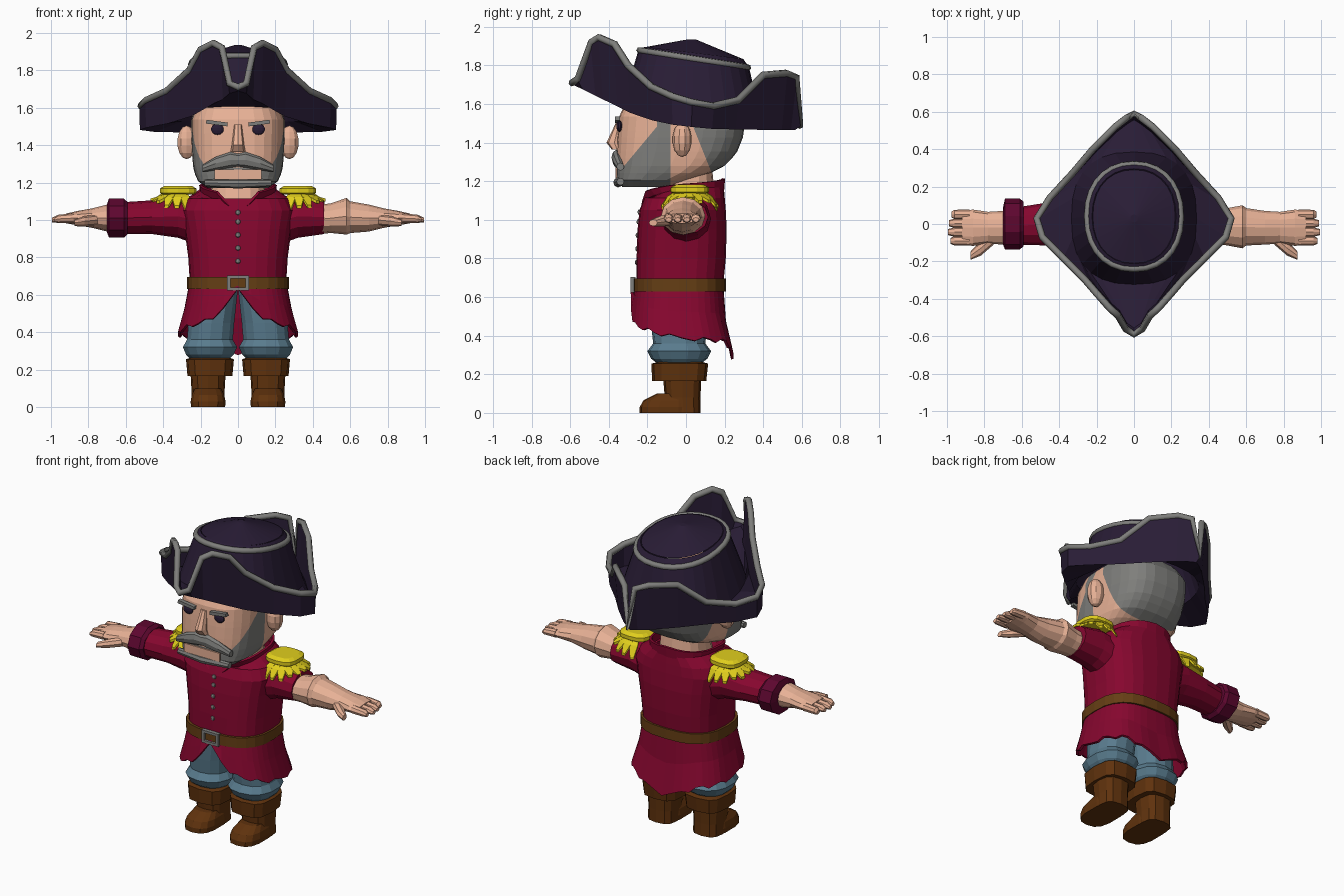
import bpy, bmesh, math
from math import sin, cos, pi

if "Cube" in bpy.data.objects:
    bpy.data.objects.remove(bpy.data.objects["Cube"])


def material(name, r, g, b):
    m = bpy.data.materials.new(name)
    m.use_nodes = True
    m.diffuse_color = (r, g, b, 1)
    m.node_tree.nodes["Principled BSDF"].inputs["Base Color"].default_value = (r, g, b, 1)
    return m


RED = material("coat red", .24, .002, .028)
WINE = material("cuff wine", .11, .002, .028)
SKIN = material("skin", .82, .45, .31)
DARK = material("hat purple", .022, .012, .036)
GREY = material("grey", .21, .21, .2)
BOOT = material("boot brown", .115, .032, .004)
BELT = material("belt brown", .13, .048, .007)
GOLD = material("gold", .75, .62, .012)
BLUE = material("trouser blue", .1, .2, .27)


def finish(name, bm, mats, rule=None, thick=0):
    bmesh.ops.recalc_face_normals(bm, faces=bm.faces)
    me = bpy.data.meshes.new(name)
    if rule:
        for f in bm.faces:
            f.material_index = rule(f.calc_center_median())
    bm.to_mesh(me)
    bm.free()
    for m in mats:
        me.materials.append(m)
    ob = bpy.data.objects.new(name, me)
    bpy.context.collection.objects.link(ob)
    if thick:
        mod = ob.modifiers.new("thickness", "SOLIDIFY")
        mod.thickness = thick
        mod.offset = 0
    return ob


def loft(name, rings, mats, caps=True, rule=None, thick=0, cuts=()):
    """Skin a list of closed rings with quads, then cut edges along planes."""
    bm = bmesh.new()
    vs = [[bm.verts.new(p) for p in r] for r in rings]
    n = len(vs[0])
    for a, b in zip(vs, vs[1:]):
        for i in range(n):
            bm.faces.new((a[i], a[(i + 1) % n], b[(i + 1) % n], b[i]))
    if caps:
        bm.faces.new(vs[0])
        bm.faces.new(vs[-1])
    for co, no in cuts:
        bmesh.ops.bisect_plane(bm, geom=bm.verts[:] + bm.edges[:] + bm.faces[:], plane_co=co, plane_no=no, dist=1e-5)
    return finish(name, bm, mats if isinstance(mats, list) else [mats], rule, thick)


def power(v, p):
    return math.copysign(abs(v) ** (2 / p), v)


def ring_z(z, hx, y0, y1, n=16, p=2.4, cx=0):
    """Horizontal ring starting at the front; z may be a function of the angle."""
    pts = []
    for i in range(n):
        a = 2 * pi * i / n
        zz = z(min(a, 2 * pi - a)) if callable(z) else z
        pts.append((cx + hx * power(sin(a), p), (y0 + y1) / 2 - (y1 - y0) / 2 * power(cos(a), p), zz))
    return pts


def ring_x(x, cy, cz, ry, rz, n=10):
    return [(x, cy + ry * cos(2 * pi * i / n), cz + rz * sin(2 * pi * i / n)) for i in range(n)]


def limb(name, side, sections, mat, n=10):
    return loft(name, [ring_x(s[0] * side, *s[1:], n=n) for s in sections], mat)


def table(t, pts):
    """Piecewise linear lookup; each entry is (t, values...)."""
    for a, b in zip(pts, pts[1:]):
        if t <= b[0]:
            k = max(0, (t - a[0]) / (b[0] - a[0]))
            return [u + (v - u) * k for u, v in zip(a[1:], b[1:])]
    return list(pts[-1][1:])


def block(name, c, size, mat, tilt=0):
    bm = bmesh.new()
    bmesh.ops.create_cube(bm, size=1)
    bmesh.ops.scale(bm, vec=size, verts=bm.verts)
    ob = finish(name, bm, [mat])
    ob.location, ob.rotation_euler = c, (0, tilt, 0)


def ball(name, c, size, mat, u=10, v=7):
    bm = bmesh.new()
    bmesh.ops.create_uvsphere(bm, u_segments=u, v_segments=v, radius=1)
    bmesh.ops.scale(bm, vec=size, verts=bm.verts)
    finish(name, bm, [mat]).location = c


def tube(name, pts, r, mat):
    cu = bpy.data.curves.new(name, "CURVE")
    cu.dimensions = "3D"
    cu.bevel_depth, cu.bevel_resolution = r, 1
    sp = cu.splines.new("POLY")
    sp.points.add(len(pts) - 1)
    for q, p in zip(sp.points, pts):
        q.co = (*p, 1)
    sp.use_cyclic_u = True
    cu.materials.append(mat)
    bpy.context.collection.objects.link(bpy.data.objects.new(name, cu))


# Hat: folded four-cornered brim running up into the crown
half = [(0, -.59, 1.71), (.045, -.56, 1.73), (.085, -.49, 1.92), (.13, -.45, 1.945), (.2, -.37, 1.91),
        (.26, -.3, 1.8), (.38, -.18, 1.69), (.49, -.07, 1.64), (.52, .03, 1.61), (.45, .14, 1.59),
        (.33, .27, 1.62), (.22, .4, 1.75), (.1, .52, 1.76), (.035, .57, 1.74), (0, .59, 1.49)]
edge = half + [(-x, y, z) for x, y, z in half[-2:0:-1]]
dip = [(-.6, 1.7), (-.3, 1.56), (-.13, 1.505), (.1, 1.478), (.6, 1.47)]
fold = [(x * (.93 + .07 * abs(x) / .52), y * .95, table(y, dip)[0]) for x, y, z in edge]
n = len(edge)


def crown(rx, y0, y1, z, slope, p=2.2):
    return [(x, y, z - slope * y) for x, y, _ in ring_z(0, rx, y0, y1, n, p)]


band = crown(.25, -.24, .32, 1.84, .16)
base = [(x, y, 1.53 + .26 * max(0, -y)) for x, y, _ in crown(.33, -.32, .38, 0, 0, 2.5)]
loft("hat", [crown(.22, -.21, .29, 1.865, .12), band, base, fold, edge], DARK, False, thick=.014)
loft("hat_top", [crown(.22, -.21, .29, 1.87, .12), crown(.02, .01, .05, 1.935, 0)], DARK)
tube("brim_trim", edge, .019, GREY)
tube("crown_trim", band, .018, GREY)

# Head with beard and back hair chosen by position
shape = [(1.17, .16, -.33, -.08), (1.2, .21, -.355, .0), (1.26, .237, -.36, .18), (1.34, .245, -.36, .26),
         (1.44, .25, -.355, .3), (1.54, .25, -.345, .3), (1.61, .22, -.31, .25)]


def head_rule(c):
    hair = c.y > .03 + .4 * (1.5 - c.z) and c.z > 1.23
    temple = -.15 < c.y < -.08 and c.z > 1.38
    beard = c.y < -.08 and (c.z < 1.28 or c.z < 1.28 + 1.2 * (c.y + .32))
    return int(hair or temple or beard)


levels = [1.17 + .44 * i / 12 for i in range(13)]
loft("head", [ring_z(z, *table(z, shape), n=28, p=2.9) for z in levels], [SKIN, GREY], rule=head_rule,
     cuts=[((0, y, 0), (0, 1, 0)) for y in (-.15, -.08)] + [((0, 0, z), (0, 0, 1)) for z in (1.23, 1.28, 1.38)]
     + [((0, -.32, 1.28), (0, -1.2, 1)), ((0, .03, 1.5), (0, 1, .4))])
loft("neck", [ring_z(1.0, .18, -.18, .15), ring_z(1.12, .15, -.15, .15), ring_z(1.32, .13, -.1, .13)], SKIN)
loft("nose", [ring_z(1.51, .02, -.36, -.33, 8), ring_z(1.4, .033, -.412, -.33, 8),
              ring_z(1.365, .04, -.385, -.33, 8)], SKIN)
limb("moustache", 1, [(-.19, -.34, 1.275, .02, .02), (-.12, -.355, 1.302, .022, .035), (-.04, -.36, 1.322, .026, .042),
                      (0, -.36, 1.32, .024, .034), (.04, -.36, 1.322, .026, .042), (.12, -.355, 1.302, .022, .035),
                      (.19, -.34, 1.275, .02, .02)], GREY, 8)
block("lower_lip", (0, -.362, 1.243), (.25, .009, .055), SKIN)
limb("chin_beard", 1, [(-.18, -.34, 1.198, .02, .019), (0, -.352, 1.194, .025, .026),
                       (.18, -.34, 1.198, .02, .019)], GREY, 8)

# Coat body, collar and ragged skirt
body = [(.64, .25, -.25, .185), (.8, .26, -.25, .2), (.95, .28, -.245, .205), (1.05, .3, -.235, .2),
        (1.11, .27, -.215, .195)]
neckline = lambda a: table(a, [(0, 1.03), (.6, 1.12), (1.5, 1.16), (pi, 1.17)])[0]
loft("coat", [ring_z(*r, n=24, p=2.7) for r in body] + [ring_z(neckline, .2, -.19, .19, 24)], RED, False, thick=.012)
collar_top = lambda a: table(a, [(0, 1.04), (.5, 1.15), (1.5, 1.185), (pi, 1.215)])[0]
loft("collar", [ring_z(lambda a: neckline(a) - .02, .195, -.19, .19, 24),
                ring_z(collar_top, .2, -.23, .195, 24)], RED, False, thick=.015)
hem = lambda a: table(a, [(0, .62), (.16, .53), (.35, .465), (.9, .43), (1.6, .385), (2.5, .37), (pi, .29)])[0]
ragged = lambda a: hem(a) + .012 * cos(a * 13)
middle = lambda a: (.66 + hem(a)) / 2
loft("coat_skirt", [ring_z(.68, .25, -.25, .185, 40, 2.7), ring_z(middle, .28, -.268, .2, 40, 2.7),
                    ring_z(ragged, .315, -.28, .24, 40, 2.7)], RED, False, thick=.014)

# Belt, buckle and buttons
loft("belt", [ring_z(z, .265, -.265, .2, 24, 2.7) for z in (.63, .695)], BELT, False, thick=.016)
for s in (-1, 1):
    block("buckle_side", (s * .05, -.275, .663), (.018, .025, .08), GREY)
    block("buckle_bar", (0, -.275, .663 + s * .032), (.11, .025, .016), GREY)
for z in (.78, .85, .92, .99, 1.04):
    ball("button", (0, table(z, body)[1] - .006, z), (.014, .009, .014), GREY, 8, 5)

for s in (-1, 1):
    # Face details
    ball("ear", (s * .275, -.02, 1.415), (.052, .05, .09), SKIN)
    ball("eye", (s * .11, -.345, 1.485), (.036, .016, .03), DARK)
    block("eyebrow", (s * .113, -.355, 1.518), (.115, .026, .02), GREY, -s * .13)

    # Arms: one full sleeve with a cuff, one torn short
    sleeve = [(.2, 0, .99, .13, .13), (.32, 0, 1.02, .125, .115), (.46, 0, 1.015, .115, .09), (.62, -.01, 1.01, .1, .085)]
    arm = [(.4, -.01, 1, .09, .075), (.5, -.015, 1.01, .1, .08), (.58, -.015, 1.02, .115, .098),
           (.6, -.015, 1.015, .1, .085), (.7, -.02, 1.01, .09, .072), (.78, -.02, 1.01, .085, .052),
           (.86, -.02, 1.01, .097, .038), (.92, -.02, 1.008, .092, .026)]
    limb("sleeve", s, sleeve[:3] if s > 0 else sleeve, RED, 12)
    limb("forearm", s, arm if s > 0 else arm[4:], SKIN, 12)
    if s < 0:
        limb("cuff", s, [(.59, 0, 1.01, .12, .09), (.61, 0, 1.01, .135, .11), (.69, 0, 1.01, .135, .11),
                         (.7, -.01, 1.01, .1, .08)], WINE)
    for i in range(4):
        y = -.09 + i * .047
        tip = 1 - .015 * abs(i - 1.3)
        limb("finger", s, [(.88, y, 1.01, .026, .026), (.96, y, 1.006, .025, .022), (tip, y, 1, .016, .012)], SKIN, 8)
    limb("thumb", s, [(.75, -.07, 1, .04, .03), (.82, -.13, .993, .04, .028), (.875, -.17, .985, .022, .018)], SKIN, 8)

    # Epaulette pad with fringe spread around its outer edge
    loft("epaulette", [ring_z(z, r, .02 - r, .02 + r, 14, 3, s * .32)
                       for z, r in ((1.135, .085), (1.145, .1), (1.168, .1), (1.182, .075))], GOLD)
    for i in range(11):
        a = -1.9 + .38 * i
        out = (s * cos(a), sin(a))
        drop = 1.055 + .04 * max(0, cos(a)) + .012 * (i % 2)
        rings = []
        for r, z, w in ((.07, 1.145, .022), (.115, 1.115, .026), (.148, drop, .012)):
            x, y = s * .32 + out[0] * r, .02 + out[1] * r
            rings.append([(x + out[1] * w * u, y - out[0] * w * u, z + v) for u, v in
                          ((-1, -.008), (1, -.008), (1, .008), (-1, .008))])
        loft("fringe", rings, GOLD)

    # Baggy trousers tucked into cuffed boots
    cx = s * .15
    loft("trouser_leg", [ring_z(z, r, y0, y1, 14, 2.4, cx * k) for z, r, y0, y1, k in
                         ((.25, .1, -.14, .07, 1), (.28, .13, -.18, .11, 1), (.32, .148, -.2, .13, 1),
                          (.36, .125, -.17, .1, 1), (.45, .125, -.18, .11, .95), (.62, .11, -.19, .11, .73))], BLUE)
    loft("boot_cuff", [ring_z(z, r, y0, y1, 12, 3.2, cx) for z, r, y0, y1 in
                       ((.165, .1, -.12, .08), (.165, .12, -.175, .105), (.255, .128, -.18, .115), (.265, .1, -.14, .08))], BOOT)
    bx = s * .16
    loft("boot_shaft", [ring_z(z, r, y0, y1, 12, 2.8, bx) for z, r, y0, y1 in
                        ((0, .09, -.1, .075), (.08, .088, -.11, .075), (.2, .095, -.12, .08))], BOOT)
    loft("boot_foot", [ring_z(z, r, y0, y1, 14, 2.8, bx) for z, r, y0, y1 in
                       ((0, .093, -.24, .06), (.03, .095, -.24, .06), (.065, .088, -.22, .05), (.1, .07, -.15, .03))], BOOT)
